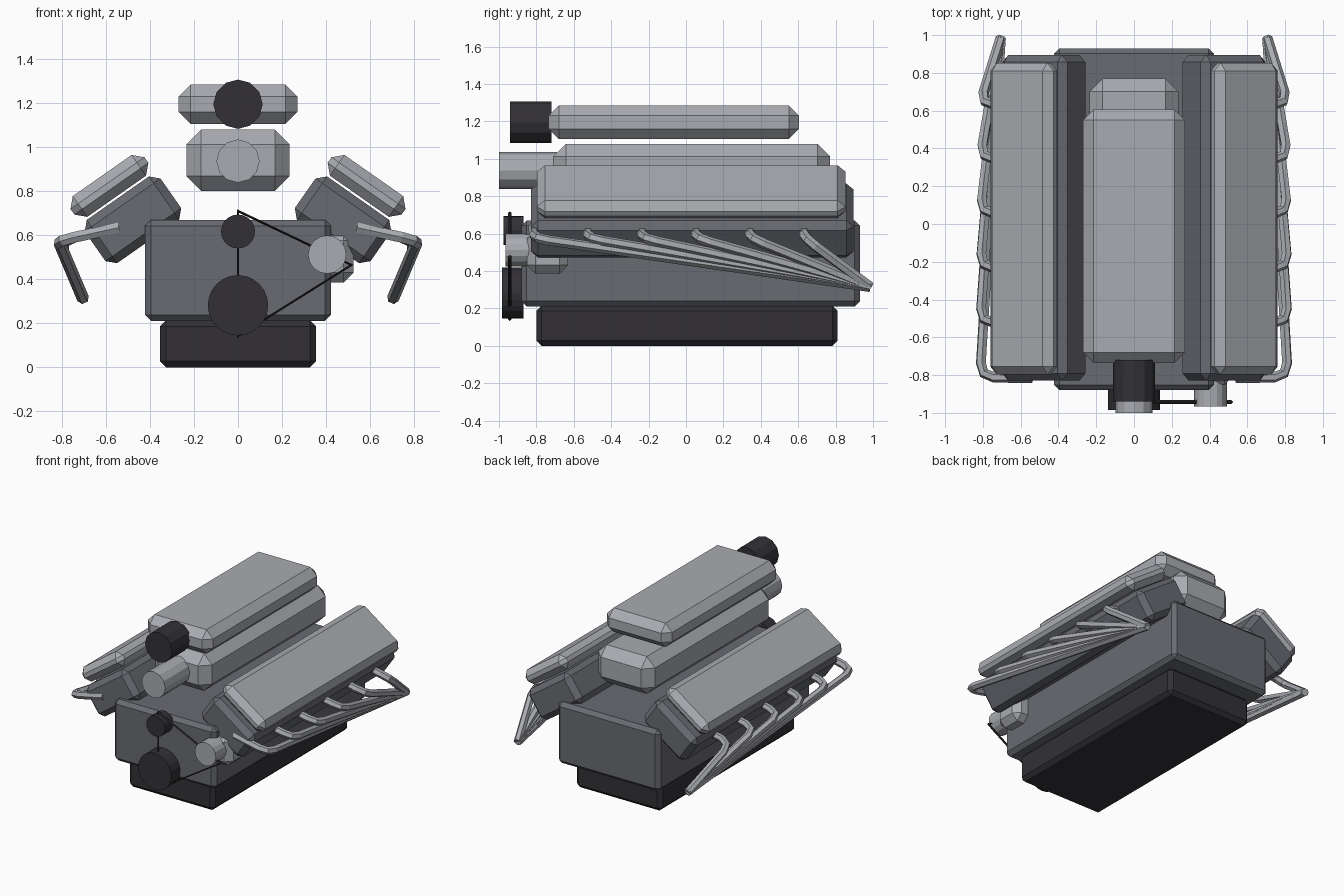
import bpy, bmesh, math
from mathutils import Matrix, Vector

if "Cube" in bpy.data.objects:
    bpy.data.objects.remove(bpy.data.objects["Cube"])


def material(name, rgb):
    m = bpy.data.materials.new(name)
    m.diffuse_color = (*rgb, 1)
    m.use_nodes = True
    m.node_tree.nodes["Principled BSDF"].inputs["Base Color"].default_value = m.diffuse_color
    return m


LIGHT = material("light_alloy", (0.40, 0.41, 0.44))
IRON = material("grey_iron", (0.14, 0.145, 0.165))
DARK = material("dark_metal", (0.032, 0.030, 0.036))
BELT = material("black_rubber", (0.02, 0.02, 0.022))


def finish(name, bm, mat):
    bmesh.ops.recalc_face_normals(bm, faces=bm.faces)
    me = bpy.data.meshes.new(name)
    bm.to_mesh(me)
    bm.free()
    me.materials.append(mat)
    ob = bpy.data.objects.new(name, me)
    bpy.context.collection.objects.link(ob)
    return ob


def box(name, center, size, bevel, mat, tilt=0):
    """Chamfered box, tilted about the engine's long axis."""
    bm = bmesh.new()
    bmesh.ops.create_cube(bm, size=1)
    bmesh.ops.scale(bm, vec=size, verts=bm.verts)
    bmesh.ops.bevel(bm, geom=bm.edges[:], offset=bevel, segments=1,
                    affect='EDGES', profile=0.5)
    bm.transform(Matrix.Translation(center) @ Matrix.Rotation(tilt, 4, 'Y'))
    return finish(name, bm, mat)


def cylinder(name, x, z, y0, y1, r, sides, mat):
    """Cylinder lying along y."""
    bm = bmesh.new()
    bmesh.ops.create_cone(bm, cap_ends=True, segments=sides, radius1=r,
                          radius2=r, depth=y1 - y0)
    bm.transform(Matrix.Translation((x, (y0 + y1) / 2, z))
                 @ Matrix.Rotation(math.pi / 2, 4, 'X'))
    return finish(name, bm, mat)


def tube(name, points, r, mat, closed=False, res=1):
    cu = bpy.data.curves.new(name, 'CURVE')
    cu.dimensions = '3D'
    cu.bevel_depth = r
    cu.bevel_resolution = res
    cu.use_fill_caps = True
    sp = cu.splines.new('POLY')
    sp.points.add(len(points) - 1)
    for p, co in zip(sp.points, points):
        p.co = (*co, 1)
    sp.use_cyclic_u = closed
    sp.use_smooth = False
    cu.materials.append(mat)
    ob = bpy.data.objects.new(name, cu)
    bpy.context.collection.objects.link(ob)
    return ob


# Bottom end
box("oil_pan", (0, 0.005, 0.107), (0.71, 1.61, 0.214), 0.028, DARK)
box("engine_block", (0, 0.025, 0.44), (0.845, 1.81, 0.46), 0.028, IRON)

# Cylinder banks
TILT = math.radians(35)
for s, side in ((1, "right"), (-1, "left")):
    box("cylinder_head_" + side, (s * 0.477, 0.033, 0.67),
        (0.42, 1.725, 0.24), 0.038, IRON, s * TILT)
    box("valve_cover_" + side, (s * 0.584, 0.028, 0.824),
        (0.41, 1.65, 0.115), 0.042, LIGHT, s * TILT)

    # Exhaust runners, all meeting at the rear
    end = Vector((s * 0.705, 0.985, 0.315))
    for i in range(6):
        y = -0.815 + i * 0.289
        corner = Vector((s * 0.815, y + 0.005, 0.575))
        start = Vector((s * 0.54, y, 0.635))
        a = (start - corner).normalized()
        b = (end - corner).normalized()
        path = [start, corner + a * 0.075, corner + a * 0.02 + b * 0.02,
                corner + b * 0.075, end]
        tube(f"exhaust_runner_{side}_{i + 1}", path, 0.028, LIGHT)

# Intake
box("intake_plenum", (0, 0.03, 0.94), (0.47, 1.48, 0.28), 0.068, LIGHT)
cylinder("throttle_body", 0, 0.937, -1.0, -0.69, 0.098, 12, LIGHT)
box("upper_air_box", (0, -0.065, 1.195), (0.54, 1.34, 0.18), 0.055, LIGHT)
cylinder("air_inlet", 0, 1.195, -0.94, -0.72, 0.112, 12, DARK)

# Front accessories
cylinder("crank_pulley", 0, 0.282, -0.985, -0.87, 0.137, 24, DARK)
cylinder("water_pump_pulley", 0, 0.617, -0.975, -0.87, 0.077, 20, DARK)
cylinder("alternator_nose", 0.405, 0.512, -0.965, -0.82, 0.087, 16, LIGHT)
box("alternator_body", (0.405, -0.74, 0.503), (0.24, 0.22, 0.235), 0.045, LIGHT)
tube("drive_belt", [(0, -0.942, 0.142), (0.515, -0.942, 0.465),
                    (0, -0.942, 0.71)], 0.01, BELT, closed=True, res=0)
